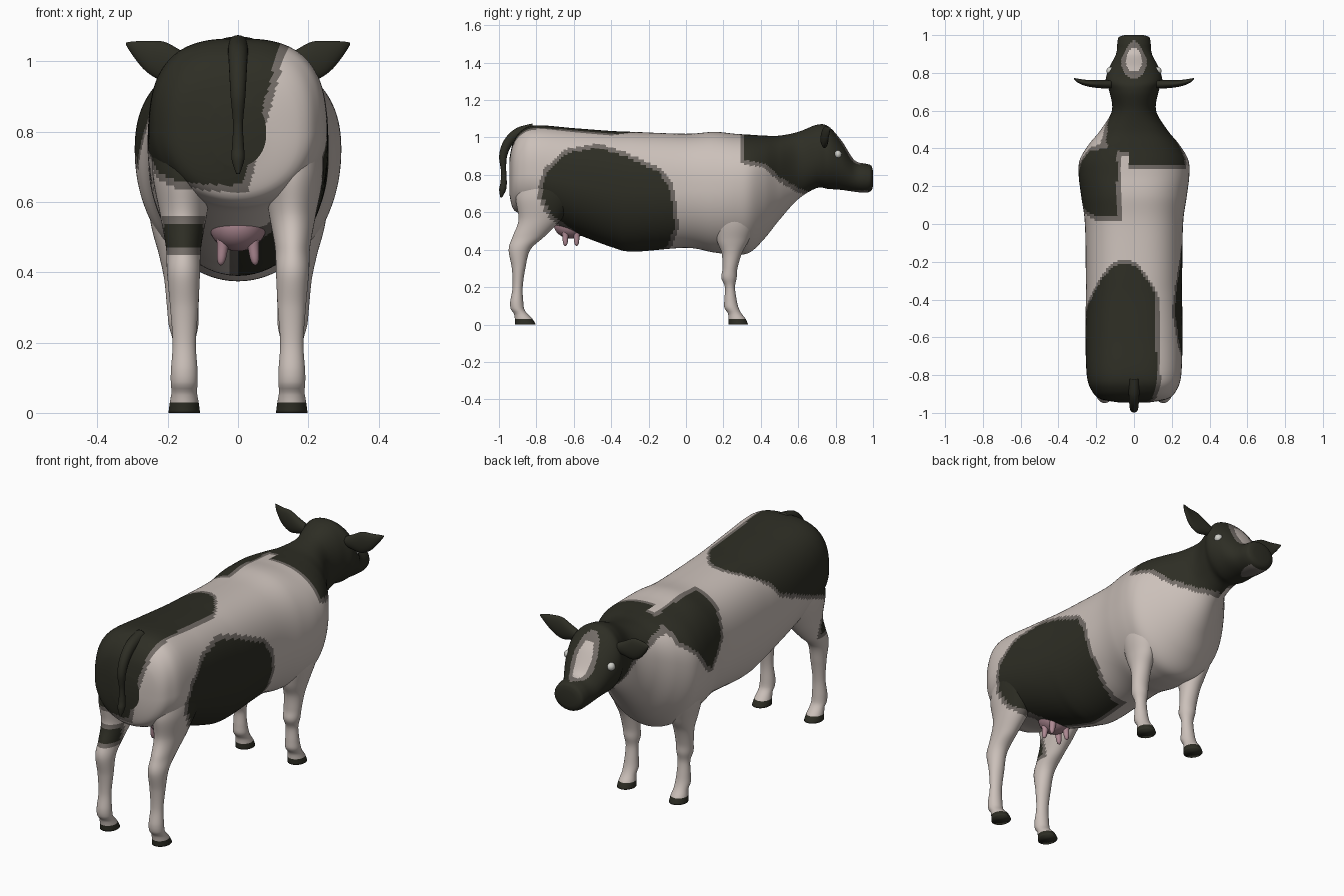
import bpy, bmesh, math
from mathutils import Vector

if "Cube" in bpy.data.objects:
    bpy.data.objects.remove(bpy.data.objects["Cube"])


def material(name, rgb):
    m = bpy.data.materials.new(name)
    m.diffuse_color = (*rgb, 1)
    m.use_nodes = True
    m.node_tree.nodes["Principled BSDF"].inputs["Base Color"].default_value = m.diffuse_color
    return m


WHITE, DARK, GREY = 0, 1, 2
hide = [material("white_hide", (0.60, 0.53, 0.49)),
        material("dark_hide", (0.027, 0.027, 0.018)),
        material("grey_patch_edge", (0.17, 0.15, 0.135))]
pink = material("udder_pink", (0.42, 0.25, 0.29))
eye_white = material("eye_white", (0.62, 0.62, 0.58))


def poly_dist(px, py, poly):
    """Signed distance to a 2D outline, negative inside."""
    best, inside = 9.0, False
    for (ax, ay), (bx, by) in zip(poly, poly[1:] + poly[:1]):
        ex, ey, wx, wy = bx - ax, by - ay, px - ax, py - ay
        t = max(0, min(1, (wx * ex + wy * ey) / (ex * ex + ey * ey)))
        best = min(best, math.hypot(wx - ex * t, wy - ey * t))
        if (ay > py) != (by > py) and px < ax + (py - ay) / ey * ex:
            inside = not inside
    return -best if inside else best


# patch outlines seen from the side, as (y, z)
FLANK = [(-.78, .70), (-.74, .82), (-.63, .92), (-.47, .945), (-.33, .90), (-.15, .82),
         (-.09, .74), (-.07, .62), (-.06, .52), (-.10, .42), (-.2, .34), (-.4, .34), (-.53, .45), (-.72, .59)]
SHOULDER = [(.05, 1.2), (.04, .95), (.08, .82), (.19, .71), (.24, .74), (.31, .84), (.39, .91), (.42, 1.2)]
NECK_R = [(.32, 1.2), (.31, .88), (.42, .86), (.5, .79), (.6, .73), (.72, .69), (.8, .6), (1.2, .6), (1.2, 1.2)]
NECK_L = [(.32, 1.2), (.39, .99), (.5, .95), (.6, .87), (.7, .76), (.8, .6), (1.2, .6), (1.2, 1.2)]


def paint(p, normal):
    """Hide colour at a point of the surface."""
    x, y, z = p
    if z < 0.03:
        return DARK                                         # hooves
    if y > 0.75 and z > 0.83 and normal.z > 0.15:           # face blaze
        w = 0.07 - 0.3 * max(0, y - 0.86)
        q = (x / w) ** 2 + ((y - 0.87) / 0.1) ** 2
        if q < 1:
            return WHITE if q < 0.42 else GREY
    if 0.7 < y < 0.97 and z < 0.718:
        return GREY                                         # chin
    d = poly_dist(y, z, NECK_R if x > -0.03 else NECK_L)
    if x > -0.05:
        d = min(d, max(poly_dist(y, z, FLANK), -x))
    else:
        d = min(d, max(poly_dist(y, z, SHOULDER), x + 0.09))
        if y < -0.8:
            d = min(d, max(abs(z - 0.505) - 0.035, y + 0.84))    # hock band
    rump = max(x - 0.12 + 0.27 * (1.05 - z), 0.65 + 0.42 * (y + 0.93) - z,
               y + 0.21 + 6 * (x + 0.05) ** 2)
    d = min(d, rump)
    return DARK if d < 0 else GREY if d < 0.022 else WHITE


def loft(name, keys, ring, step, mats, painted=False):
    """Skin rings along smoothly interpolated key sections."""
    rows = []
    for i in range(len(keys) - 1):
        k0, k1, k2, k3 = (keys[max(i - 1, 0)], keys[i], keys[i + 1], keys[min(i + 2, len(keys) - 1)])
        n = max(1, math.ceil(max(abs(a - b) for a, b in zip(k1, k2)) / step))
        for j in range(n):
            t = j / n
            rows.append([b + 0.5 * t * (c - a + t * (2 * a - 5 * b + 4 * c - d + t * (3 * (b - c) + d - a)))
                         for a, b, c, d in zip(k0, k1, k2, k3)])
    rows.append(keys[-1])
    bm = bmesh.new()
    rings = [[bm.verts.new(p) for p in ring(r)] for r in rows]
    for a, b in zip(rings, rings[1:]):
        for i in range(len(a)):
            j = (i + 1) % len(a)
            bm.faces.new((a[i], a[j], b[j], b[i]))
    bm.faces.new(rings[0])
    bm.faces.new(rings[-1])
    return finish(name, bm, mats, painted)


def finish(name, bm, mats, painted=False):
    bmesh.ops.recalc_face_normals(bm, faces=bm.faces[:])
    bm.normal_update()
    for f in bm.faces:
        f.smooth = True
        if painted:
            f.material_index = paint(f.calc_center_median(), f.normal)
    me = bpy.data.meshes.new(name)
    bm.to_mesh(me)
    bm.free()
    for m in mats:
        me.materials.append(m)
    ob = bpy.data.objects.new(name, me)
    bpy.context.collection.objects.link(ob)
    return ob


def circle(n):
    return [(math.cos(2 * math.pi * i / n), math.sin(2 * math.pi * i / n)) for i in range(n)]


# body with neck and head: y, top z, bottom z, half width, z of widest point
BODY = [(-.945, .88, .70, .08, .79), (-.925, .97, .62, .18, .79), (-.88, 1.035, .59, .225, .80),
        (-.80, 1.065, .57, .25, .80), (-.60, 1.05, .49, .257, .76), (-.40, 1.035, .415, .255, .73),
        (-.28, 1.03, .39, .255, .72), (0, 1.02, .41, .26, .72), (.15, 1.03, .385, .28, .72),
        (.26, 1.02, .375, .293, .74), (.34, 1.015, .385, .287, .76), (.42, 1.01, .46, .24, .80),
        (.50, 1.01, .56, .175, .83), (.60, 1.03, .67, .117, .86), (.70, 1.068, .73, .13, .90),
        (.76, 1.06, .725, .15, .90), (.83, .985, .72, .13, .86), (.90, .88, .71, .095, .79),
        (.96, .86, .705, .088, .78), (.99, .85, .715, .08, .78), (1.0, .82, .74, .05, .78)]


def body_ring(k):
    y, top, bottom, w, mid = k
    pts = []
    for c, s in circle(132):
        n = 2.45 - 0.4 * y if s > 0 else 2.0
        r = (abs(c) ** n + abs(s) ** n) ** (-1 / n)
        pts.append((w * r * c, y, mid + r * s * ((top - mid) if s > 0 else (mid - bottom))))
    return pts


loft("body_and_head", BODY, body_ring, 0.011, hide, True)

# legs: z, x, y, half width, half depth
HIND = [(.80, .14, -.72, .10, .17), (.68, .155, -.745, .088, .165), (.56, .155, -.782, .066, .113),
        (.47, .155, -.842, .05, .085), (.40, .155, -.89, .047, .058), (.30, .153, -.895, .04, .036),
        (.20, .153, -.90, .033, .027), (.12, .153, -.905, .038, .035), (.08, .153, -.90, .038, .036),
        (.06, .153, -.885, .036, .036), (.03, .153, -.868, .041, .047), (0, .153, -.858, .045, .055)]
FORE = [(.70, .17, .26, .09, .12), (.55, .17, .26, .08, .11), (.45, .165, .25, .06, .085),
        (.38, .16, .245, .05, .054), (.30, .157, .235, .045, .04), (.25, .155, .23, .042, .041),
        (.20, .153, .235, .032, .027), (.13, .153, .238, .035, .033), (.09, .153, .243, .038, .038),
        (.06, .153, .26, .036, .036), (.03, .153, .273, .041, .046), (0, .153, .28, .045, .052)]

# ear: x, y, z, half thickness, half height
EAR = [(.12, .74, .985, .02, .025), (.16, .74, .99, .022, .04), (.21, .742, 1.0, .02, .056),
       (.26, .748, 1.014, .016, .044), (.30, .76, 1.037, .01, .02), (.318, .77, 1.05, .003, .004)]

for side, s in (("right", 1), ("left", -1)):
    for name, keys in (("hind_leg", HIND), ("front_leg", FORE)):
        loft(f"{side}_{name}", keys,
             lambda k: [(s * k[1] + k[3] * c, k[2] + k[4] * q, k[0]) for c, q in circle(40)],
             0.011, hide, True)
    loft(f"{side}_ear", EAR,
         lambda k: [(s * k[0], k[1] + k[3] * c, k[2] + k[4] * q) for c, q in circle(24)],
         0.01, [hide[DARK]])
    bm = bmesh.new()
    bmesh.ops.create_uvsphere(bm, u_segments=16, v_segments=12, radius=0.022)
    bmesh.ops.translate(bm, verts=bm.verts[:], vec=Vector((s * 0.124, 0.81, 0.91)))
    finish(f"{side}_eye", bm, [eye_white])
    for place, y in (("rear", -.645), ("front", -.585)):
        teat = [(.50, .02), (.47, .016), (.44, .013), (.425, .008), (.42, .002)]
        loft(f"{side}_{place}_teat", teat,
             lambda k: [(s * (.045 - .1 * (k[0] - .46)) + k[1] * c, y + k[1] * q, k[0]) for c, q in circle(12)],
             0.01, [pink])

# tail: y, z, radius, direction of the section in the yz plane
TAIL = [(-.82, 1.045, .03, 1.57), (-.90, 1.022, .028, 1.95), (-.953, .97, .025, 2.5), (-.978, .90, .021, 3.0),
        (-.975, .82, .014, 3.25), (-.975, .76, .017, 3.2), (-.981, .72, .018, 3.0), (-.988, .68, .005, 3.1)]
loft("tail", TAIL,
     lambda k: [(k[2] * c, k[0] + k[2] * q * math.cos(k[3]), k[1] + k[2] * q * math.sin(k[3]))
                for c, q in circle(20)], 0.02, [hide[DARK]])

# udder
bm = bmesh.new()
bmesh.ops.create_uvsphere(bm, u_segments=32, v_segments=20, radius=1)
bmesh.ops.scale(bm, verts=bm.verts[:], vec=Vector((0.082, 0.092, 0.075)))
bmesh.ops.translate(bm, verts=bm.verts[:], vec=Vector((0, -0.615, 0.535)))
finish("udder", bm, [pink])
